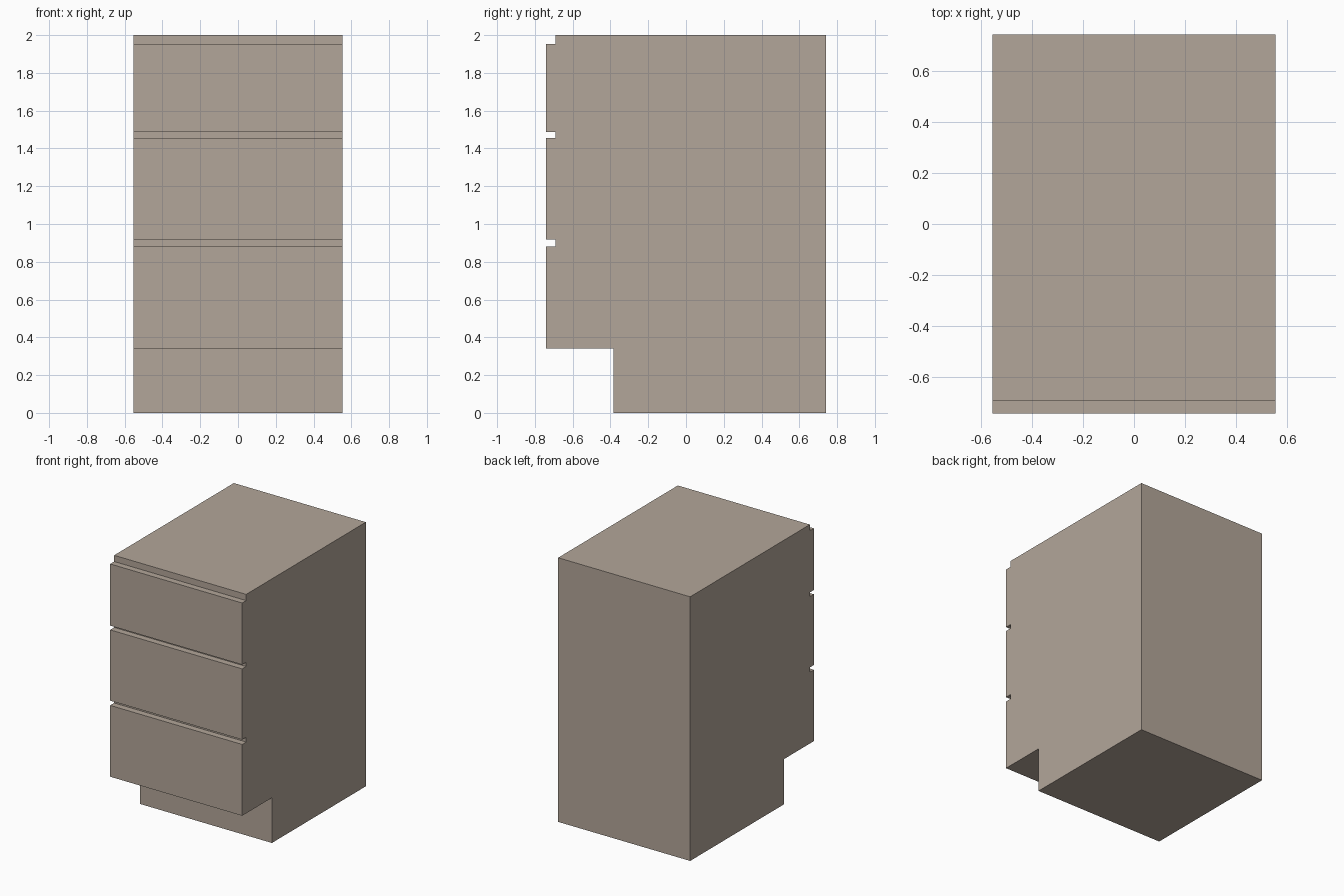
import bpy, bmesh

if "Cube" in bpy.data.objects:
    bpy.data.objects.remove(bpy.data.objects["Cube"])

HALF_W = 0.553            # half width in x
FRONT, BACK = -0.74, 0.74
RECESS = -0.692           # carcass face behind the drawer fronts
KICK_Y = -0.384           # recessed toe kick
TOP = 2.0
DRAWERS = [(0.342, 0.882), (0.918, 1.454), (1.486, 1.953)]  # bottom, top

# Side profile (y, z): plinth, then stepped drawer fronts, then top
profile = [(BACK, 0), (KICK_Y, 0), (KICK_Y, DRAWERS[0][0])]
for i, (low, high) in enumerate(DRAWERS):
    if i:
        profile.append((RECESS, low))
    profile += [(FRONT, low), (FRONT, high), (RECESS, high)]
profile += [(RECESS, TOP), (BACK, TOP)]

# Drawer cabinet: profile extruded across the width
bm = bmesh.new()
side = bm.faces.new([bm.verts.new((-HALF_W, y, z)) for y, z in profile])
ext = bmesh.ops.extrude_face_region(bm, geom=[side], use_keep_orig=True)
moved = [v for v in ext["geom"] if isinstance(v, bmesh.types.BMVert)]
bmesh.ops.translate(bm, verts=moved, vec=(2 * HALF_W, 0, 0))
bmesh.ops.recalc_face_normals(bm, faces=bm.faces)

mesh = bpy.data.meshes.new("drawer_cabinet")
bm.to_mesh(mesh)
bm.free()
cabinet = bpy.data.objects.new("drawer_cabinet", mesh)
bpy.context.collection.objects.link(cabinet)

# Warm grey-brown finish
finish = bpy.data.materials.new("brown_finish")
finish.diffuse_color = (0.45, 0.38, 0.32, 1)
finish.use_nodes = True
finish.node_tree.nodes["Principled BSDF"].inputs["Base Color"].default_value = finish.diffuse_color
mesh.materials.append(finish)
